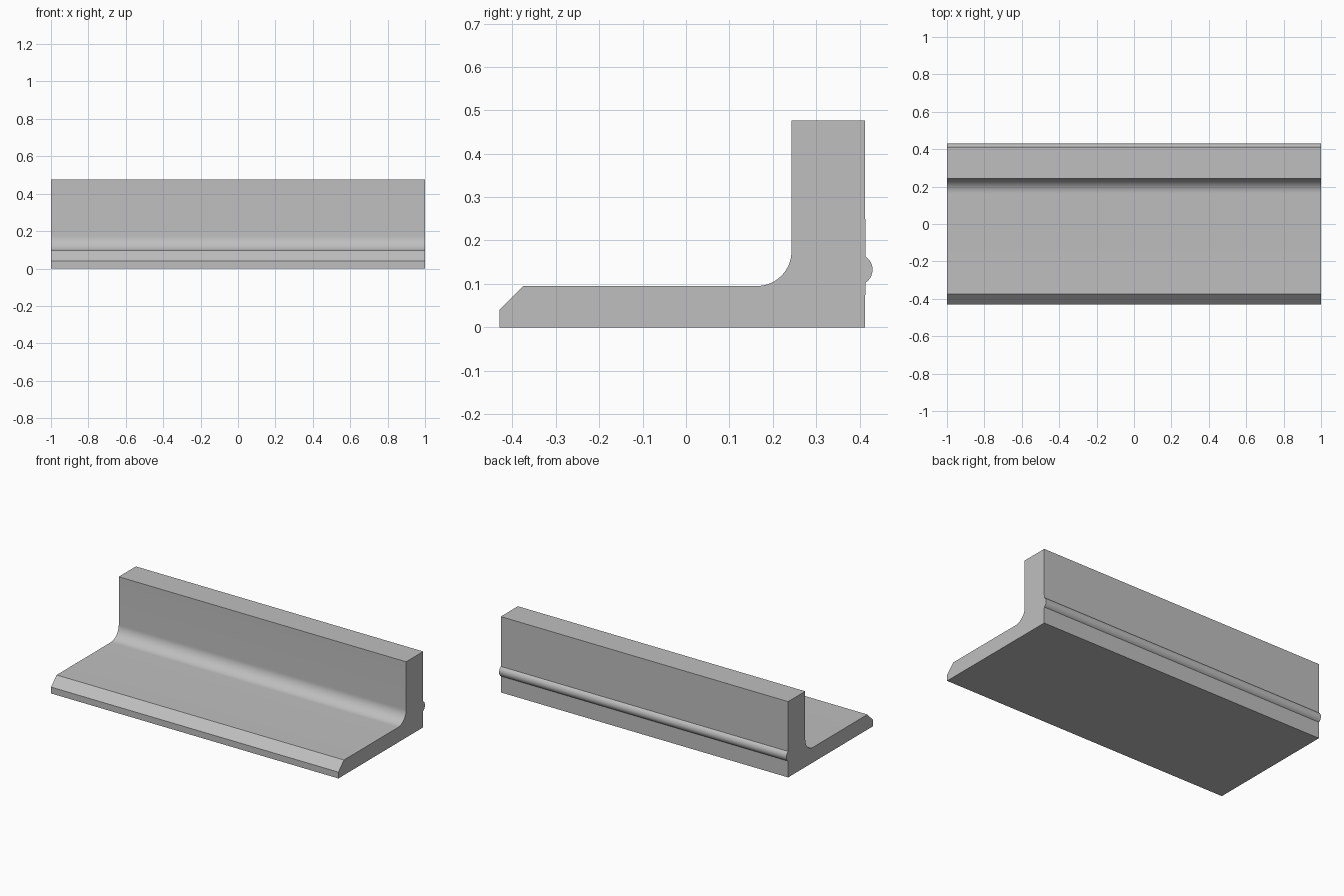
import bpy
import bmesh
from math import cos, sin, radians

cube = bpy.data.objects.get("Cube")
if cube:
    bpy.data.objects.remove(cube, do_unlink=True)

HALF_LENGTH = 1.0
FRONT, BACK, WALL = -0.43, 0.413, 0.243
BASE_TOP, TOP = 0.095, 0.477
FILLET = 0.08


def arc(cy, cz, radius, start, end, steps):
    """Points (y, z) along a circular arc, angles in degrees."""
    angles = [radians(start + (end - start) * i / steps) for i in range(steps + 1)]
    return [(cy + radius * cos(a), cz + radius * sin(a)) for a in angles]


# Cross-section: flat base, rounded bead on the back, wall, fillet, chamfered front
bead = arc(0.394, 0.133, 0.036, -58, 58, 16)
fillet = arc(WALL - FILLET, BASE_TOP + FILLET, FILLET, 0, -90, 16)
profile = [(FRONT, 0), (BACK, 0), *bead, (BACK, TOP), (WALL, TOP),
           *fillet, (-0.375, BASE_TOP), (FRONT, 0.04)]

# Extrude the cross-section along the length
bm = bmesh.new()
cap = bm.faces.new([bm.verts.new((-HALF_LENGTH, y, z)) for y, z in profile])
result = bmesh.ops.extrude_face_region(bm, geom=[cap], use_keep_orig=True)
moved = [v for v in result["geom"] if isinstance(v, bmesh.types.BMVert)]
bmesh.ops.translate(bm, verts=moved, vec=(2 * HALF_LENGTH, 0, 0))
bmesh.ops.recalc_face_normals(bm, faces=bm.faces)

mesh = bpy.data.meshes.new("angle_rail")
bm.to_mesh(mesh)
bm.free()
rail = bpy.data.objects.new("angle_rail", mesh)
bpy.context.collection.objects.link(rail)

# Plain grey finish
grey = bpy.data.materials.new("light_grey")
grey.use_nodes = True
color = (0.52, 0.52, 0.52, 1)
grey.diffuse_color = color
for node in grey.node_tree.nodes:
    if node.type == "BSDF_PRINCIPLED":
        node.inputs["Base Color"].default_value = color
mesh.materials.append(grey)

# Smooth the bead and fillet, keep the corners sharp
bpy.ops.object.select_all(action="DESELECT")
rail.select_set(True)
bpy.context.view_layer.objects.active = rail
bpy.ops.object.shade_smooth_by_angle(angle=radians(30))
